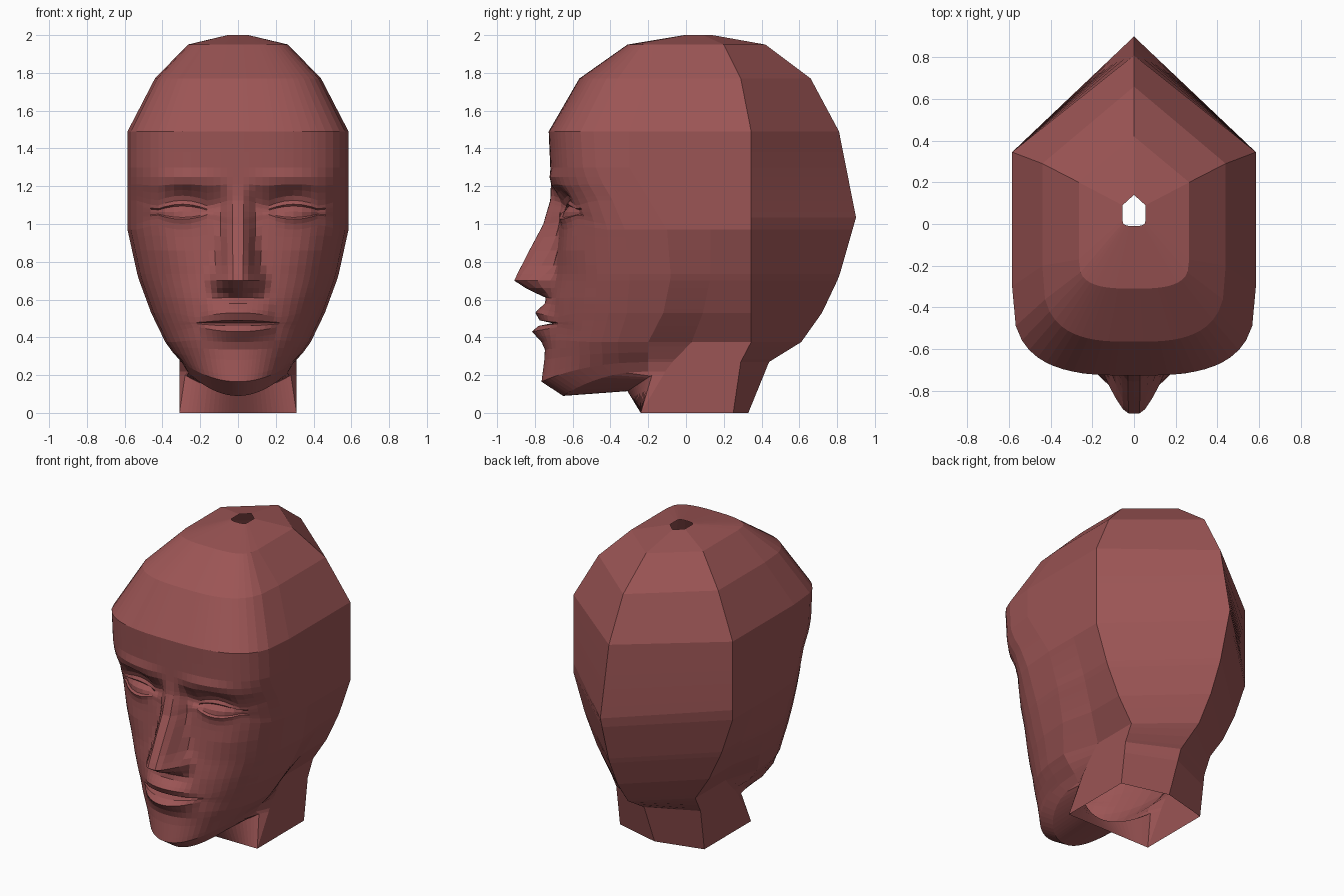
import bpy, bmesh
from math import exp

if "Cube" in bpy.data.objects:
    bpy.data.objects.remove(bpy.data.objects["Cube"])


def clamp(v):
    return max(0.0, min(1.0, v))


def key(pairs, z):
    """Piecewise-linear curve through (z, value) pairs."""
    if z <= pairs[0][0]:
        return pairs[0][1]
    for (a, p), (b, q) in zip(pairs, pairs[1:]):
        if z <= b:
            return p + (q - p) * (z - a) / (b - a)
    return pairs[-1][1]


def hump(d, s):
    return exp(-(d / s) ** 2)


# Head outline curves over height
WIDTH = [(.09, .27), (.165, .30), (.28, .345), (.375, .385), (.53, .46), (.72, .53),
         (.97, .585), (1.49, .585), (1.77, .44), (1.95, .265), (2, .055)]
FRONT = [(.09, -.65), (.165, -.765), (.28, -.75), (.375, -.745), (.6, -.725), (.72, -.70),
         (.9, -.68), (1.0, -.67), (1.13, -.675), (1.22, -.715), (1.49, -.727),
         (1.77, -.565), (1.95, -.31), (2, -.01)]
CHEEK = [(.09, -.2), (.375, -.2), (.53, -.12), (.72, -.08), (.97, -.1), (1.3, -.3),
         (1.49, -.3), (1.77, -.2), (1.95, -.17), (2, .02)]
ROUND = [(.09, 2.1), (.5, 2.3), (.97, 2.7), (1.49, 3)]
LIFT = [(.09, .13), (.165, .105), (.28, .04), (.375, 0)]
# Back of the jaw, back corner and centre line of the skull and neck
SIDE_X = [(0, .31), (.375, .31), (.53, .41), (.72, .50), (.97, .585), (1.49, .585),
          (1.77, .44), (1.95, .265), (2, .055)]
JAW_Y = [(0, -.24), (.2, -.12), (.24, -.1), (.375, .03), (.53, .09), (.72, .13),
         (1.77, .13), (1.95, .1), (2, .05)]
CORNER_Y = [(0, .25), (.27, .29), (.375, .345), (1.49, .345), (1.77, .29), (1.95, .2), (2, .09)]
BACK_Y = [(0, .33), (.27, .44), (.375, .61), (.53, .72), (.72, .81), (1.035, .90),
          (1.49, .81), (1.77, .66), (1.95, .42), (2, .14)]
# Face features
NOSE = [(.58, 0), (.61, .02), (.635, .08), (.66, .135), (.70, .205), (.735, .195),
        (.86, .145), (1.0, .085), (1.13, .045), (1.22, 0)]
NOSE_W = [(.61, .15), (.70, .16), (.8, .13), (1.0, .1)]
LIPS = [(.34, 0), (.375, .02), (.43, .075), (.46, .045), (.475, -.03), (.49, .04),
        (.52, .075), (.55, .05), (.58, .02), (.6, 0)]
EYE_X, EYE_Z, MOUTH_Z = .295, 1.062, .475

ROWS = [.09, .165, .20, .28, .335, .375, .40, .43, .46, .475, .49, .53, .55, .58, .61,
        .635, .66, .70, .735, .78, .86, .93, .97, 1.0, 1.025, 1.035, 1.065, 1.095, 1.105,
        1.125, 1.15, 1.18, 1.21, 1.25, 1.3, 1.38, 1.49, 1.77, 1.95, 2.0]
COLS = [0, .05, .1, .16, .22, .28, .34, .42, .5, .58, .66, .72, .79, .86, .92, .97, 1]


def eye_mask(x):
    return clamp(1 - ((x - EYE_X) / .13) ** 2)


def mouth_mask(x):
    return clamp(1 - (x / .2) ** 2)


def relief(x, z):
    """How far the face features stand out from the plain head."""
    w = key(NOSE_W, z)
    s = clamp((x - .025) / (w - .025))
    h = key(NOSE, z) * (1 - s * s * (3 - 2 * s))
    h += .035 * hump(x - .115, .04) * hump(z - .70, .05)
    h -= .03 * hump(x - .06, .03) * hump(z - .64, .02)
    h += key(LIPS, z) * mouth_mask(x)
    h -= .05 * hump(x - .25, .14) * hump(z - 1.125, .06)
    h += .035 * eye_mask(x) * hump(z - EYE_Z, .06)
    if 1.03 < z < 1.10 and eye_mask(x) > 0:
        h -= .018
    h += .018 * hump(x - .27, .18) * hump(z - 1.235, .035) * clamp(x / .12)
    h += .012 * hump(x - .36, .1) * hump(z - .87, .1)
    return h


def squeeze(z, centre, reach, amount):
    """Draw rows together at the corners of the eyes and mouth."""
    d = z - centre
    return -d * .75 * amount * hump(d, reach)


def face_point(u, z):
    x, y0, n = key(WIDTH, z) * u, key(CHEEK, z), key(ROUND, z)
    y = y0 - (y0 - key(FRONT, z)) * (1 - u ** n) ** (1 / n) - relief(x, z)
    fade = clamp((x - .05) / .1) * clamp((.54 - x) / .1)
    dz = squeeze(z, EYE_Z, .09, (1 - eye_mask(x)) * fade)
    dz += squeeze(z, MOUTH_Z, .07, (1 - mouth_mask(x)) * clamp((.34 - x) / .1))
    return x, y, z + dz + key(LIFT, z) * u * u


def side_points(z):
    x = key(SIDE_X, z)
    return [(x, key(JAW_Y, z), z), (x, key(CORNER_Y, z), z), (0, key(BACK_Y, z), z)]


# Half head: neck base, throat, then face rows up to the open crown
grid = [[(u * .31, -.24, 0) for u in COLS] + side_points(0),
        [(u * .28, -.31 + .13 * u * u, .115 + .085 * u * u) for u in COLS] + side_points(.2)]
for z in ROWS:
    grid.append([face_point(u, z) for u in COLS] + side_points(z + key(LIFT, z)))

bm = bmesh.new()
verts = [[bm.verts.new(p) for p in row] for row in grid]
for lo, hi in zip(verts, verts[1:]):
    for j in range(len(lo) - 1):
        bm.faces.new((lo[j], lo[j + 1], hi[j + 1], hi[j]))
# Mirror to the other side
bmesh.ops.mirror(bm, geom=bm.verts[:] + bm.edges[:] + bm.faces[:], axis='X', merge_dist=.0005)
bmesh.ops.remove_doubles(bm, verts=bm.verts[:], dist=.0005)
bmesh.ops.recalc_face_normals(bm, faces=bm.faces[:])
mesh = bpy.data.meshes.new("head")
bm.to_mesh(mesh)
bm.free()
head = bpy.data.objects.new("head", mesh)
bpy.context.collection.objects.link(head)

# Reddish brown clay
clay = bpy.data.materials.new("clay")
clay.diffuse_color = (.33, .09, .09, 1)
clay.use_nodes = True
clay.node_tree.nodes["Principled BSDF"].inputs["Base Color"].default_value = clay.diffuse_color
mesh.materials.append(clay)
